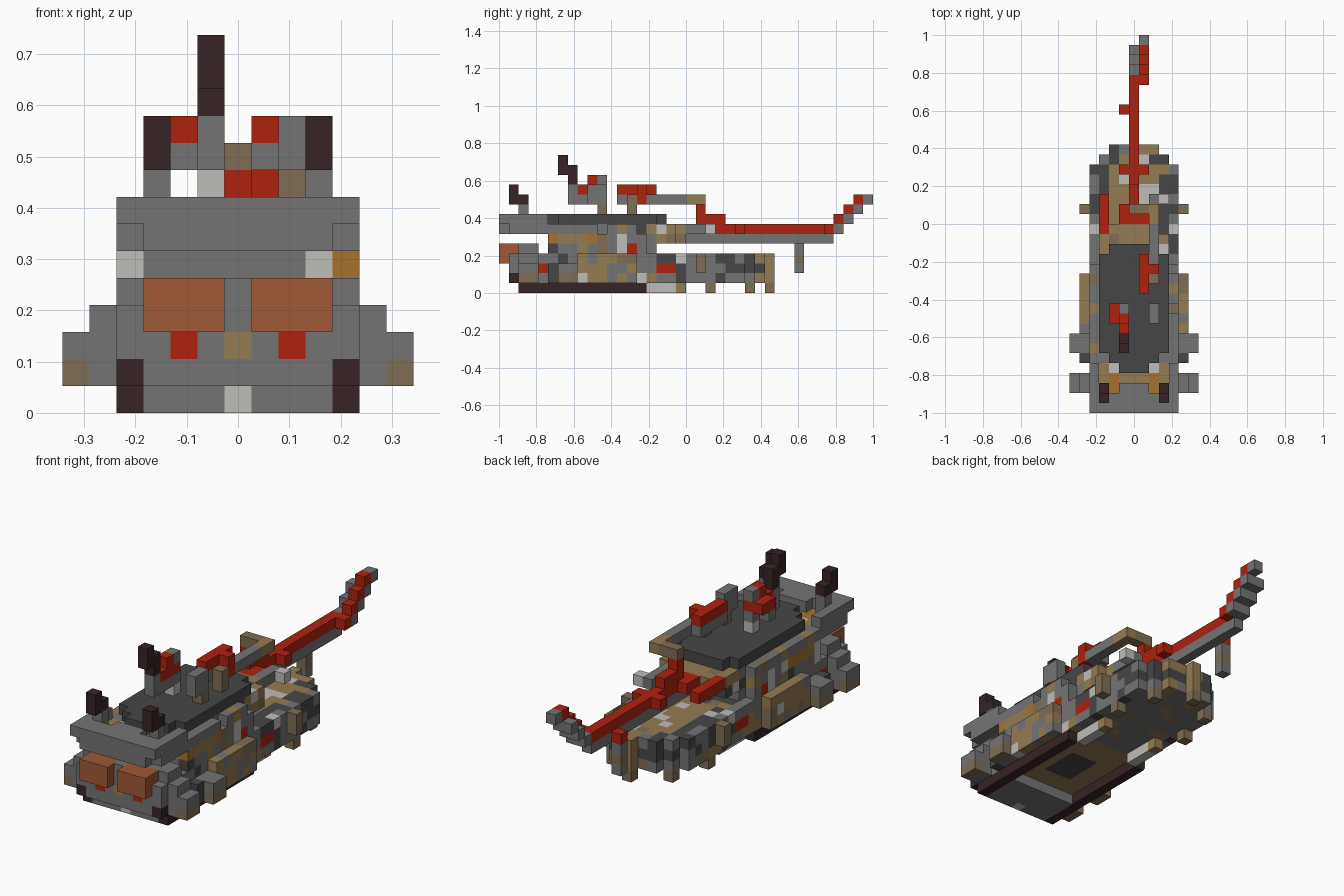
import bpy, bmesh, random
from mathutils import Vector

if "Cube" in bpy.data.objects:
    bpy.data.objects.remove(bpy.data.objects["Cube"], do_unlink=True)

random.seed(4)
S = 2 / 38                      # block size
COLOURS = {
    "grey": (0.175, 0.175, 0.175), "dark_grey": (0.062, 0.062, 0.062),
    "light_grey": (0.52, 0.51, 0.48), "tan": (0.30, 0.20, 0.085),
    "khaki": (0.215, 0.155, 0.09), "gold": (0.38, 0.17, 0.03),
    "orange": (0.35, 0.10, 0.038), "red": (0.43, 0.016, 0.005),
    "dark_brown": (0.038, 0.017, 0.018)}
MATS = {}
for name, rgb in COLOURS.items():
    m = bpy.data.materials.new(name)
    m.use_nodes = True
    m.diffuse_color = (*rgb, 1)
    m.node_tree.nodes["Principled BSDF"].inputs["Base Color"].default_value = (*rgb, 1)
    MATS[name] = m

cells = {}                      # block position -> (part, colour)


def span(v):
    return range(v[0], v[1] + 1) if isinstance(v, tuple) else (v,)


def fill(part, colour, xs, ys, zs, mirror=False):
    """Fill a box of blocks; a later box repaints an earlier one."""
    for x in span(xs):
        for y in span(ys):
            for z in span(zs):
                cells[x, y, z] = (part, colour)
                if mirror:
                    cells[-x, y, z] = (part, colour)


def wide(part, colour, half, ys, zs):
    fill(part, colour, (-half, half), ys, zs)


def speckle(part, palette, keep, chance):
    """Scatter repair patches over the blocks chosen by a rule."""
    for p, (owner, c) in list(cells.items()):
        if owner == part and keep(*p) and random.random() < chance:
            cells[p] = (part, random.choice(palette))


PATCH = ["tan", "tan", "grey", "dark_grey", "khaki", "light_grey"]

# Lower hull and belly
wide("lower_hull", "grey", 4, (1, 15), (1, 3))
wide("lower_hull", "grey", 3, (2, 5), 0)
wide("lower_hull", "light_grey", 0, 2, 0)
wide("lower_hull", "tan", 3, (6, 14), 1)
wide("lower_hull", "dark_grey", 1, (8, 11), 1)
fill("lower_hull", "tan", 4, (9, 15), (1, 2), True)
fill("lower_hull", "red", 4, 4, 2, True)
speckle("lower_hull", PATCH, lambda x, y, z: abs(x) == 4 and y > 4, 0.3)
fill("lower_hull", "light_grey", 3, (15, 17), 0, True)
fill("lower_hull", "tan", 3, 18, 0, True)

# Front lamps and nose details
wide("nose", "grey", 4, (2, 3), 4)
wide("nose", "grey", 0, 1, 4)
wide("nose", "tan", 0, 1, 2)
fill("nose", "red", 2, 1, 2, True)
fill("front_lamp", "orange", (1, 3), (0, 1), (3, 4), True)

# Skids
fill("skid", "dark_brown", 4, (2, 14), 0, True)
fill("skid", "dark_brown", 4, 1, 1, True)

# Side sponsons
fill("sponson", "tan", 5, (8, 13), (1, 3), True)
fill("sponson", "grey", 5, (2, 3), (1, 3), True)
fill("sponson", "dark_grey", 5, 5, (1, 2), True)
speckle("sponson", ["grey", "khaki", "light_grey"], lambda x, y, z: y > 7, 0.35)
for y in (2, 6):
    fill("sponson", "grey", (5, 6), (y, y + 1), (1, 2), True)
    fill("sponson", "khaki", 6, (y, y + 1), 1, True)

# Middle hull
wide("middle_hull", "grey", 3, (5, 15), 4)
wide("middle_hull", "grey", 3, (5, 16), (5, 6))
fill("middle_hull", "grey", 4, (5, 14), (4, 6), True)
fill("middle_hull", "gold", 4, (7, 12), 5, True)
speckle("middle_hull", PATCH, lambda x, y, z: abs(x) >= 3, 0.45)
fill("middle_hull", "light_grey", -4, 5, 5)
fill("middle_hull", "gold", 4, 5, 5)
fill("middle_hull", "light_grey", 4, 12, (4, 5), True)
fill("middle_hull", "red", 4, 13, 4, True)
for p in [p for p, c in cells.items() if c[0] == "middle_hull"
          and abs(p[0]) == 4 and p[2] == 6 and random.random() < 0.3]:
    del cells[p]

# Oval deck
for y in range(4, 17):
    wide("deck", "dark_grey", min(3, y - 3, 18 - y), y, 7)

# Bow parapet with a sunken floor
wide("bow", "grey", 4, (0, 1), 7)
wide("bow", "grey", 3, (0, 1), 6)
fill("bow", "grey", 4, (1, 4), (6, 7), True)
wide("bow", "tan", 3, (2, 4), 6)
fill("bow", "gold", 2, (2, 3), 6, True)
fill("bow", "light_grey", 2, 4, 6, True)
wide("bow", "grey", 1, (1, 2), 7)

# Twin bow posts
fill("bow_post", "grey", 3, 2, (7, 8), True)
fill("bow_post", "dark_brown", 3, (1, 2), 9, True)
fill("bow_post", "dark_brown", 3, 1, 10, True)

# Rear hull with a rounded stern
for y in range(16, 28):
    half = 4 if y < 25 else (3, 2, 0)[y - 25]
    wide("rear_hull", "dark_grey", half, y, (1, 3))
    wide("rear_hull", "grey", half, y, 1)
wide("rear_hull", "tan", 2, (18, 24), 3)
wide("rear_hull", "tan", 1, (25, 26), 3)
wide("rear_hull", "tan", 0, 27, (1, 3))
speckle("rear_hull", PATCH, lambda x, y, z: z == 1 or (z == 3 and abs(x) < 4), 0.35)
speckle("rear_hull", ["grey"], lambda x, y, z: abs(x) == 4 and z > 1, 0.25)
fill("rear_hull", "red", 4, (16, 17), 2, True)
fill("rear_hull", "light_grey", 4, 18, 3, True)
fill("rear_hull", "khaki", 5, 20, (2, 3), True)
for x, y in ((4, 21), (3, 25), (0, 27)):
    fill("rear_leg", "khaki", x, y, 0, True)

# Neck joining the hull to the tail
wide("neck", "tan", 2, (16, 18), (5, 6))
fill("neck", "tan", 3, (16, 17), (5, 6), True)
speckle("neck", PATCH, lambda x, y, z: abs(x) > 1, 0.5)
fill("neck", "red", -3, (18, 21), 6)
wide("neck", "red", 1, (19, 20), 6)
fill("neck", "grey", 2, (19, 21), 6)
fill("neck", "light_grey", 3, 21, 6)

# Tail boom and its hanging strut
wide("tail", "grey", 0, (17, 33), 5)
wide("tail", "red", 0, (19, 33), 6)
wide("tail", "red", 1, 24, 6)
wide("tail", "red", 0, (21, 22), 7)
wide("tail", "red", 0, 20, (7, 8))
fill("tail_strut", "grey", -1, 30, (2, 4))
fill("tail_strut", "khaki", -1, 30, 3)
fill("tail_strut", "red", -1, 30, 5)

# Rising tail tip
fill("tail_tip", "red", 1, 33, 6)
for i in range(3):
    fill("tail_tip", "grey", 0, 34 + i, 6 + i)
    fill("tail_tip", "red", 1, 34 + i, 7 + i)
    fill("tail_tip", "grey", 1, 34 + i, 6 + i)
fill("tail_tip", "grey", 1, 37, 9)

# Raised arm along the deck
fill("deck_arm", "grey", 1, (12, 15), 9)
fill("deck_arm", "red", 1, (12, 15), 10)
fill("deck_arm", "red", 2, 14, (9, 10))
fill("deck_arm", "grey", 2, (15, 18), 9)
fill("deck_arm", "tan", 2, (19, 20), 9)
fill("deck_arm", "khaki", (0, 1), 20, 9)
fill("deck_arm", "khaki", 2, 13, (8, 9))

# Deck fittings
fill("deck_fitting", "khaki", 2, 10, 8)
fill("deck_fitting", "grey", 2, (9, 10), (9, 10))

# Mast and its base
fill("mast_base", "light_grey", -1, 10, 8)
fill("mast_base", "grey", -1, (7, 10), (9, 10))
fill("mast_base", "grey", -2, 9, 9)
fill("mast_base", "red", (-2, -1), (9, 10), 10)
fill("mast_base", "red", -1, 8, 10)
fill("mast_base", "red", -1, 9, 11)
fill("mast_base", "grey", -1, 10, 11)
fill("mast", "dark_brown", -1, 7, (11, 12))
fill("mast", "dark_brown", -1, 6, (12, 13))

# Build one mesh per part from the exposed block faces
AXES = [Vector(a) * s for a in ((1, 0, 0), (0, 1, 0), (0, 0, 1)) for s in (1, -1)]
for part in sorted({c[0] for c in cells.values()}):
    bm = bmesh.new()
    mesh = bpy.data.meshes.new(part)
    slots = sorted({c[1] for c in cells.values() if c[0] == part})
    for s in slots:
        mesh.materials.append(MATS[s])
    for p, (owner, colour) in cells.items():
        if owner != part:
            continue
        for n in AXES:
            if tuple(int(a + b) for a, b in zip(p, n)) in cells:
                continue
            u = Vector((n.y, n.z, n.x))
            w = n.cross(u)
            mid = Vector((p[0], p[1] - 18.5, p[2] + 0.5)) + n / 2
            quad = [bm.verts.new((mid + (u * a + w * b) / 2) * S)
                    for a, b in ((-1, -1), (1, -1), (1, 1), (-1, 1))]
            bm.faces.new(quad).material_index = slots.index(colour)
    bmesh.ops.remove_doubles(bm, verts=bm.verts, dist=S / 100)
    bm.to_mesh(mesh)
    bm.free()
    bpy.context.collection.objects.link(bpy.data.objects.new(part, mesh))
